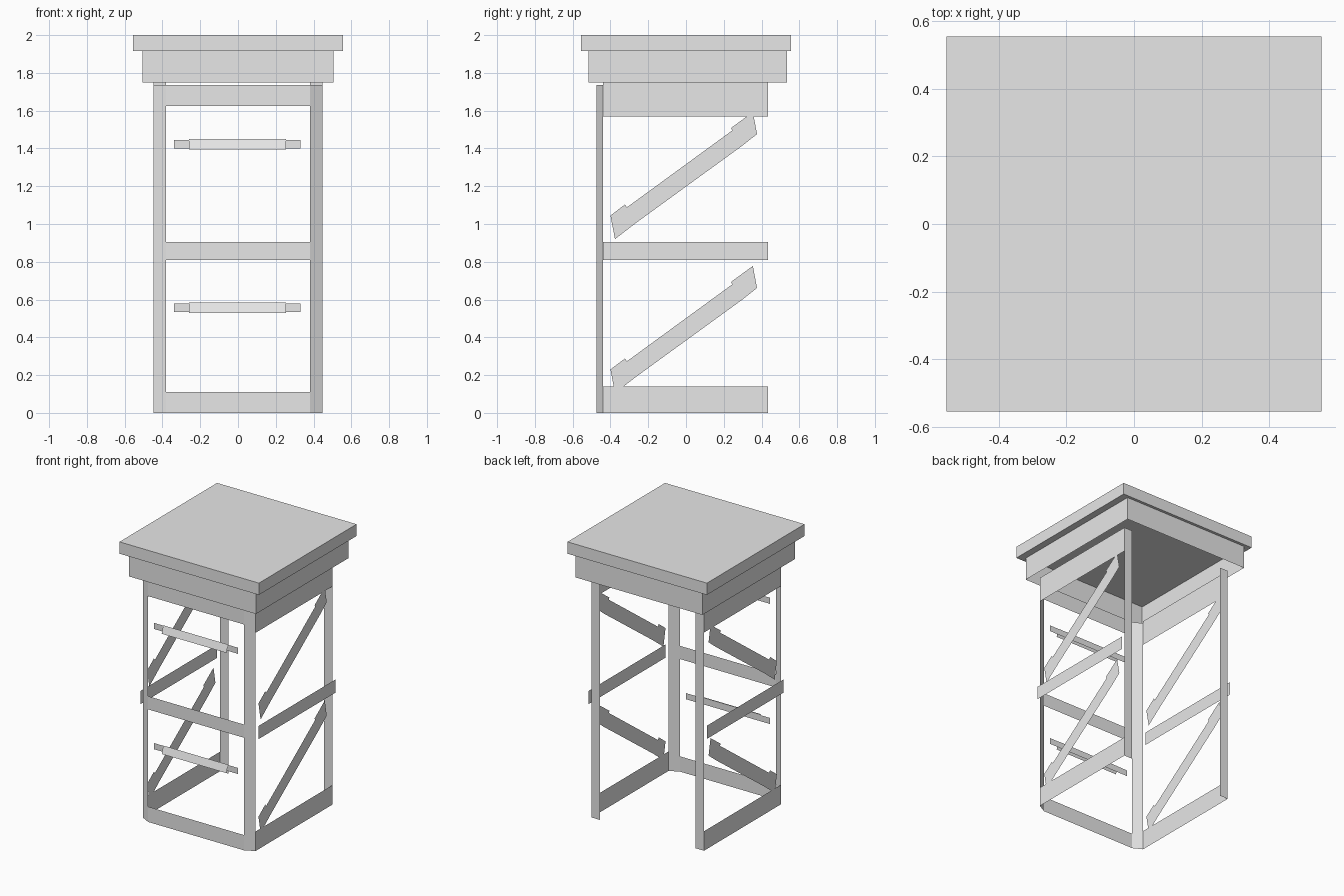
import bpy
import bmesh

cube = bpy.data.objects.get("Cube")
if cube:
    bpy.data.objects.remove(cube, do_unlink=True)

grey = bpy.data.materials.new("plain_grey")
grey.use_nodes = True
grey.diffuse_color = (0.8, 0.8, 0.8, 1)
grey.node_tree.nodes["Principled BSDF"].inputs["Base Color"].default_value = (0.8, 0.8, 0.8, 1)


def make(name, build):
    """Create an object from a function that fills a bmesh."""
    bm = bmesh.new()
    build(bm)
    mesh = bpy.data.meshes.new(name)
    bm.to_mesh(mesh)
    bm.free()
    mesh.materials.append(grey)
    obj = bpy.data.objects.new(name, mesh)
    bpy.context.collection.objects.link(obj)
    return obj


def sheet(name, *outlines):
    """Flat panels, one for each outline of points."""
    def build(bm):
        for points in outlines:
            bm.faces.new([bm.verts.new(p) for p in points])
    return make(name, build)


def upright(name, a, b, z0, z1):
    """Vertical board above the plan line from a to b."""
    return sheet(name, [(*a, z0), (*b, z0), (*b, z1), (*a, z1)])


def box(name, x0, x1, y0, y1, z0, z1, open_ends=False):
    def build(bm):
        bmesh.ops.create_cube(bm, size=1)
        for v in bm.verts:
            v.co.x = x1 if v.co.x > 0 else x0
            v.co.y = y1 if v.co.y > 0 else y0
            v.co.z = z1 if v.co.z > 0 else z0
        if open_ends:
            ends = [f for f in bm.faces if abs(f.normal.z) > 0.9]
            bmesh.ops.delete(bm, geom=ends, context='FACES_ONLY')
    return make(name, build)


# Roof slab and the hollow band under it
box("roof_slab", -0.555, 0.555, -0.555, 0.555, 1.915, 2.0)
box("roof_band", -0.505, 0.505, -0.517, 0.535, 1.75, 1.915, open_ends=True)

# Front boards
FRONT, BACK = -0.475, 0.435
for name, z0, z1 in (("bottom", 0, 0.11), ("middle", 0.81, 0.905), ("top", 1.625, 1.735)):
    upright("front_" + name + "_board", (-0.382, FRONT), (0.382, FRONT), z0, z1)

# Brace outlines in side profile: lower cap, strip, upper cap
lower_cap = [(-0.4, 1.045), (-0.323, 1.103), (-0.259, 1.01), (-0.376, 0.92)]
strip = [(-0.313, 1.088), (0.246, 1.496), (0.296, 1.413), (-0.259, 1.01)]
upper_cap = [(0.238, 1.508), (0.354, 1.593), (0.376, 1.476), (0.296, 1.413)]

for side, s in (("left", 1), ("right", -1)):
    # Slanted front corner posts and flat back posts
    upright(side + "_front_post", (s * 0.382, FRONT), (s * 0.448, -0.44), 0, 1.735)
    upright(side + "_back_post", (s * 0.382, BACK), (s * 0.448, BACK), 0, 1.75)
    # Side boards
    for name, x, z0, z1 in (("bottom", 0.448, 0, 0.14), ("middle", 0.47, 0.81, 0.905),
                            ("top", 0.448, 1.57, 1.75)):
        upright(side + "_" + name + "_board", (s * x, -0.44), (s * x, BACK), z0, z1)
    # Diagonal braces
    for level, drop in (("upper", 0), ("lower", 0.815)):
        sheet(side + "_" + level + "_brace",
              *[[(s * 0.443, y, z - drop) for y, z in part]
                for part in (lower_cap, strip, upper_cap)])

# Rungs: a thin bar with a tilted plate in front
for level, z in (("upper", 1.422), ("lower", 0.557)):
    upright(level + "_rung_bar", (-0.338, -0.473), (0.33, -0.473), z - 0.022, z + 0.022)
    sheet(level + "_rung_plate",
          [(-0.26, -0.496, z - 0.027), (0.255, -0.496, z - 0.027),
           (0.255, -0.478, z + 0.027), (-0.26, -0.478, z + 0.027)])
